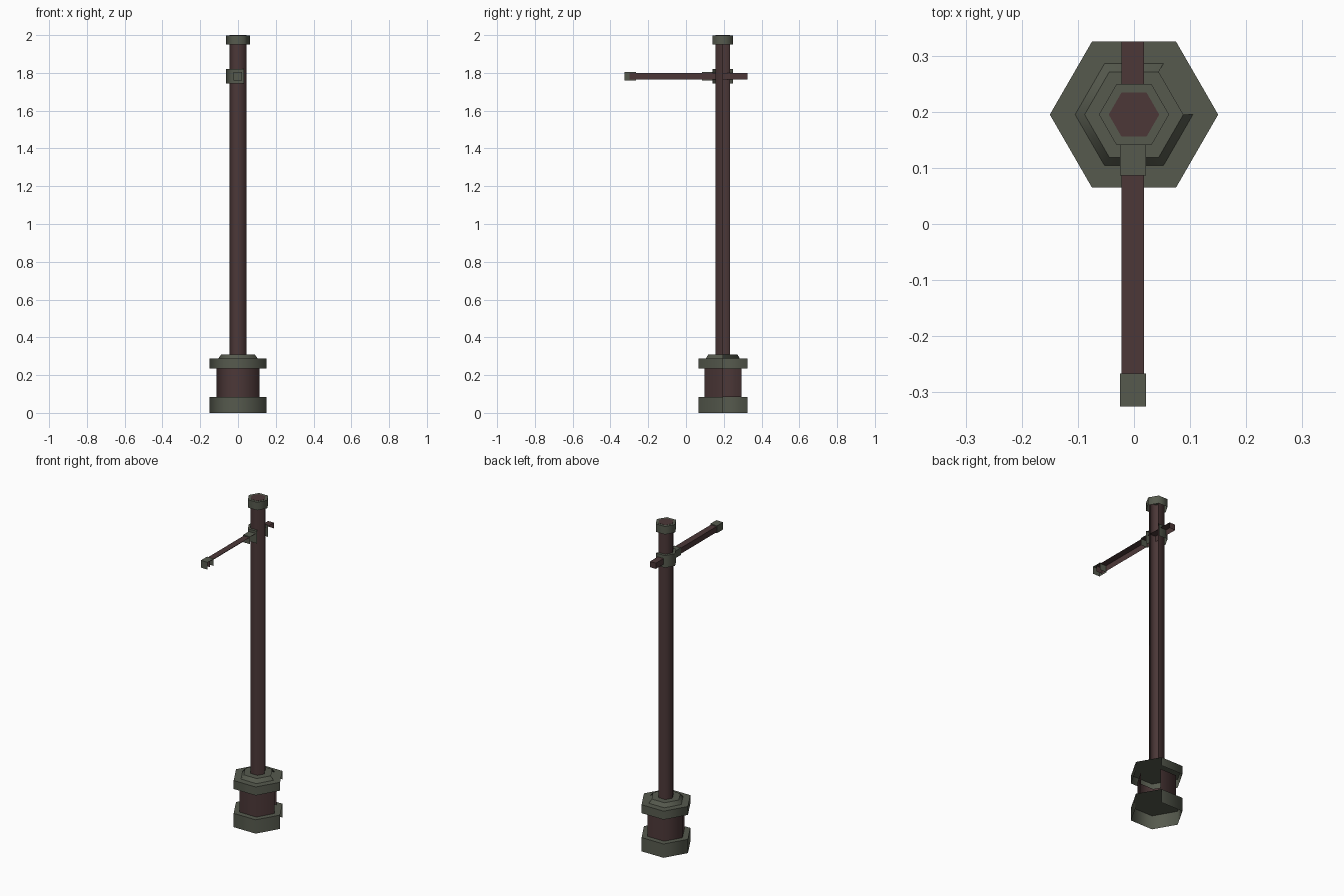
import bpy, bmesh, math
from mathutils import Vector

if "Cube" in bpy.data.objects:
    bpy.data.objects.remove(bpy.data.objects["Cube"])

CY = 0.195  # y of the post axis


def material(name, rgb):
    m = bpy.data.materials.new(name)
    m.diffuse_color = (*rgb, 1)
    m.use_nodes = True
    m.node_tree.nodes["Principled BSDF"].inputs["Base Color"].default_value = m.diffuse_color
    return m


green = material("grey_green_metal", (0.093, 0.102, 0.076))
brown = material("dark_rust_brown", (0.072, 0.039, 0.039))


def finish(bm, name, mat, smooth=None):
    me = bpy.data.meshes.new(name)
    bm.to_mesh(me)
    bm.free()
    ob = bpy.data.objects.new(name, me)
    bpy.context.collection.objects.link(ob)
    me.materials.append(mat)
    if smooth:
        bpy.ops.object.select_all(action='DESELECT')
        ob.select_set(True)
        bpy.context.view_layer.objects.active = ob
        bpy.ops.object.shade_smooth_by_angle(angle=math.radians(smooth))
    return ob


def hex_tier(name, mat, r0, r1, z0, z1, sides, lid="full", smooth=65):
    """Open-bottomed hexagonal tier; side i faces 30 + 60*i degrees."""
    bm = bmesh.new()

    def ring(r, z):
        return [bm.verts.new((r * math.cos(math.radians(60 * i)),
                              CY + r * math.sin(math.radians(60 * i)), z)) for i in range(6)]
    low, top = ring(r0, z0), ring(r1, z1)
    inner = ring(0.045, z1) if lid == "sectors" else None
    for i in sides:
        j = (i + 1) % 6
        bm.faces.new((low[i], low[j], top[j], top[i]))
        if inner:
            bm.faces.new((top[i], top[j], inner[j], inner[i]))
    if lid == "full":
        bm.faces.new(top)
    bmesh.ops.delete(bm, geom=[v for v in bm.verts if not v.link_faces], context='VERTS')
    return finish(bm, name, mat, smooth)


def open_bar(name, mat, x0, x1, y0, y1, z0, z1):
    """Bar along y, open underneath and on its +x side."""
    bm = bmesh.new()
    bmesh.ops.create_cube(bm, size=1)
    for v in bm.verts:
        v.co = Vector(((x0 + x1) / 2 + v.co.x * (x1 - x0),
                       (y0 + y1) / 2 + v.co.y * (y1 - y0),
                       (z0 + z1) / 2 + v.co.z * (z1 - z0)))
    bm.normal_update()
    gone = [f for f in bm.faces if f.normal.x > 0.9 or f.normal.z < -0.9]
    bmesh.ops.delete(bm, geom=gone, context='FACES')
    return finish(bm, name, mat)


ALL = range(6)
OPEN = range(1, 6)   # without the side facing right and slightly back
LEFT = range(1, 5)   # clamp wraps the left, front and back only

# Stepped pedestal
hex_tier("pedestal_foot", green, 0.15, 0.15, 0.0, 0.085, OPEN)
hex_tier("pedestal_drum", brown, 0.113, 0.113, 0.085, 0.235, OPEN, lid=None)
hex_tier("pedestal_collar", green, 0.15, 0.15, 0.235, 0.287, OPEN)
hex_tier("pedestal_bevel", green, 0.105, 0.088, 0.287, 0.31, OPEN, smooth=53)

# Shaft and its cap
hex_tier("post_shaft", brown, 0.045, 0.045, 0.31, 2.0, OPEN)
hex_tier("post_cap", green, 0.0625, 0.0625, 1.95, 1.999, ALL)

# Clamp and cross arm
hex_tier("arm_clamp", green, 0.0625, 0.0625, 1.745, 1.82, LEFT, lid="sectors")
open_bar("clamp_sleeve", green, -0.025, 0.021, 0.086, 0.141, 1.76, 1.805)
open_bar("cross_arm", brown, -0.022, 0.018, -0.30, 0.325, 1.765, 1.80)
open_bar("arm_tip", green, -0.025, 0.021, -0.325, -0.266, 1.76, 1.805)
